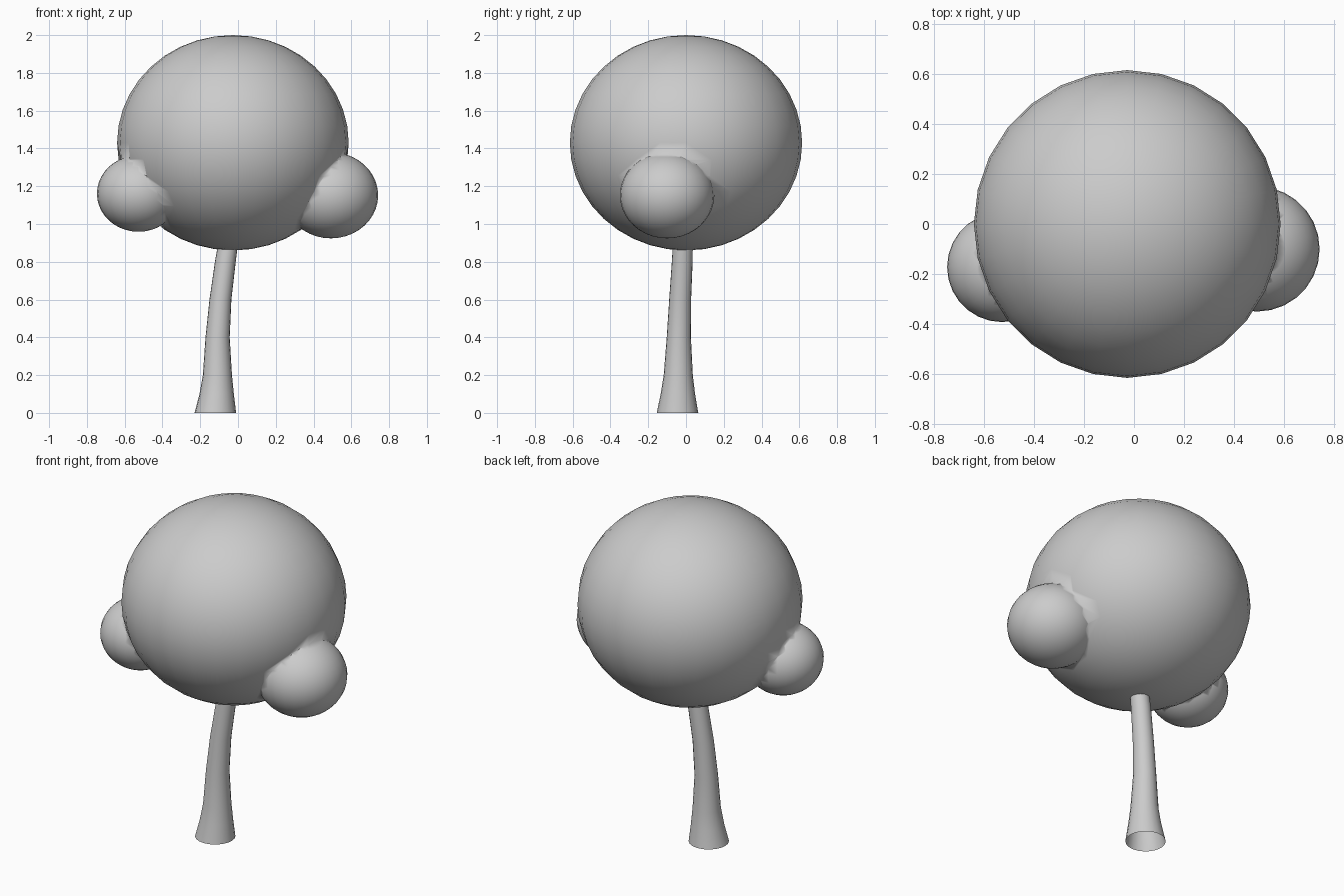
import bpy, bmesh, math
from mathutils import Vector

if "Cube" in bpy.data.objects:
    bpy.data.objects.remove(bpy.data.objects["Cube"])


def ellipsoid(name, centre, radii, segs, rings):
    bpy.ops.mesh.primitive_uv_sphere_add(segments=segs, ring_count=rings, radius=1, location=centre)
    ob = bpy.context.object
    ob.name = name
    ob.scale = radii
    bpy.ops.object.transform_apply(location=False, rotation=False, scale=True)
    return ob


# Leafy crown with two side clumps fused into it
crown = ellipsoid("crown", (-0.027, 0, 1.43), (0.613, 0.615, 0.57), 28, 20)
clumps = [
    ellipsoid("right_clump", (0.492, -0.1, 1.152), (0.25, 0.25, 0.228), 28, 20),
    ellipsoid("left_clump", (-0.527, -0.172, 1.161), (0.22, 0.22, 0.202), 28, 20),
]
for clump in clumps:
    mod = crown.modifiers.new("union", 'BOOLEAN')
    mod.operation = 'UNION'
    mod.solver = 'EXACT'
    mod.object = clump
    bpy.context.view_layer.objects.active = crown
    bpy.ops.object.modifier_apply(modifier=mod.name)
    bpy.data.objects.remove(clump, do_unlink=True)
crown.data.shade_smooth()

# Curved, flared trunk, open at both ends: (x, y, z, radius)
path = [(-0.12, -0.045, 0, 0.11), (-0.113, -0.043, 0.1, 0.091),
        (-0.109, -0.041, 0.2, 0.077), (-0.108, -0.038, 0.4, 0.064),
        (-0.093, -0.031, 0.6, 0.058), (-0.067, -0.02, 0.8, 0.055),
        (-0.055, -0.017, 0.88, 0.053), (-0.045, -0.012, 0.95, 0.052)]
SIDES = 20
bm = bmesh.new()
loops = []
for x, y, z, r in path:
    loops.append([bm.verts.new((x + r * math.cos(a), y + r * math.sin(a), z))
                  for a in (2 * math.pi * i / SIDES for i in range(SIDES))])
for lo, hi in zip(loops, loops[1:]):
    for i in range(SIDES):
        j = (i + 1) % SIDES
        bm.faces.new((lo[i], lo[j], hi[j], hi[i]))
mesh = bpy.data.meshes.new("trunk")
bm.to_mesh(mesh)
bm.free()
mesh.shade_smooth()
trunk = bpy.data.objects.new("trunk", mesh)
bpy.context.collection.objects.link(trunk)
